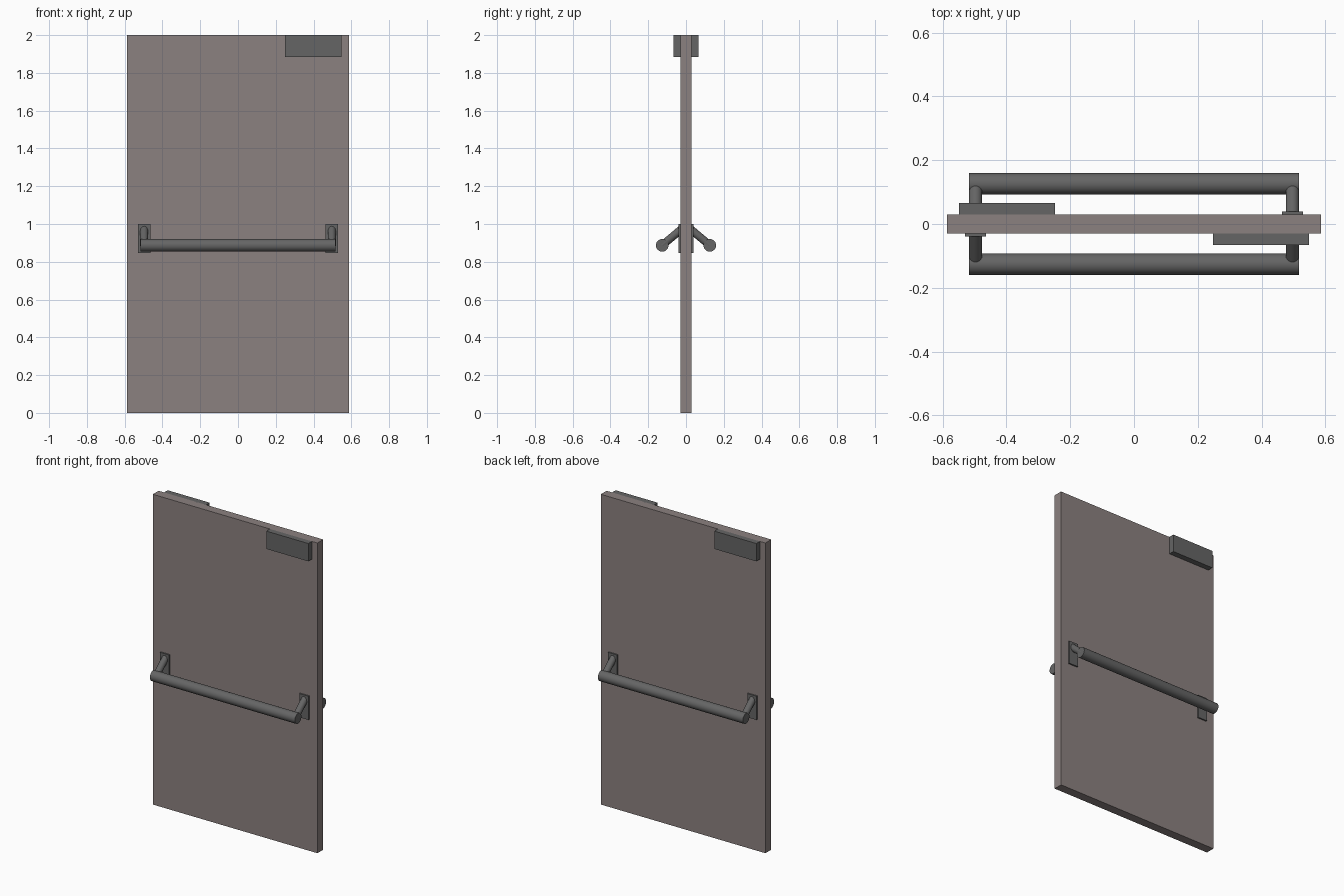
import bpy
from mathutils import Vector

if "Cube" in bpy.data.objects:
    bpy.data.objects.remove(bpy.data.objects["Cube"])


def material(name, rgb):
    m = bpy.data.materials.new(name)
    m.diffuse_color = (*rgb, 1)
    m.use_nodes = True
    m.node_tree.nodes["Principled BSDF"].inputs["Base Color"].default_value = m.diffuse_color
    return m


DOOR = material("door_paint", (0.26, 0.22, 0.215))
METAL = material("dark_metal", (0.13, 0.13, 0.13))


def box(name, lo, hi, mat):
    lo, hi = Vector(lo), Vector(hi)
    bpy.ops.mesh.primitive_cube_add(size=1, location=(lo + hi) / 2)
    ob = bpy.context.object
    ob.name = name
    ob.scale = [abs(c) for c in hi - lo]
    bpy.ops.object.transform_apply(location=False, rotation=False, scale=True)
    ob.data.materials.append(mat)


def rod(name, a, b, radius):
    a, b = Vector(a), Vector(b)
    bpy.ops.mesh.primitive_cylinder_add(vertices=32, radius=radius,
                                        depth=(b - a).length, location=(a + b) / 2)
    ob = bpy.context.object
    ob.name = name
    ob.rotation_euler = (b - a).to_track_quat('Z', 'Y').to_euler()
    bpy.ops.object.shade_smooth_by_angle()
    ob.data.materials.append(METAL)


# Door slab
box("door_panel", (-0.587, -0.0295, 0), (0.587, 0.0295, 2), DOOR)

# Hardware, repeated on both faces with a half turn about z
for side, s in (("front", 1), ("back", -1)):
    # Closer box in the top corner
    box(f"{side}_closer", (s * 0.248, -s * 0.025, 1.885),
        (s * 0.548, -s * 0.066, 2.0), METAL)
    # Push bar
    rod(f"{side}_push_bar", (-0.517, -s * 0.126, 0.887),
        (0.517, -s * 0.126, 0.887), 0.0335)
    # Mounting plates and sloping arms
    for end, e in (("left", -1), ("right", 1)):
        x = e * 0.497
        box(f"{side}_{end}_plate", (x - 0.033, -s * 0.025, 0.847),
            (x + 0.033, -s * 0.0385, 1.0), METAL)
        rod(f"{side}_{end}_arm", (x, -s * 0.126, 0.887),
            (x, -s * 0.018, 0.978), 0.021)
